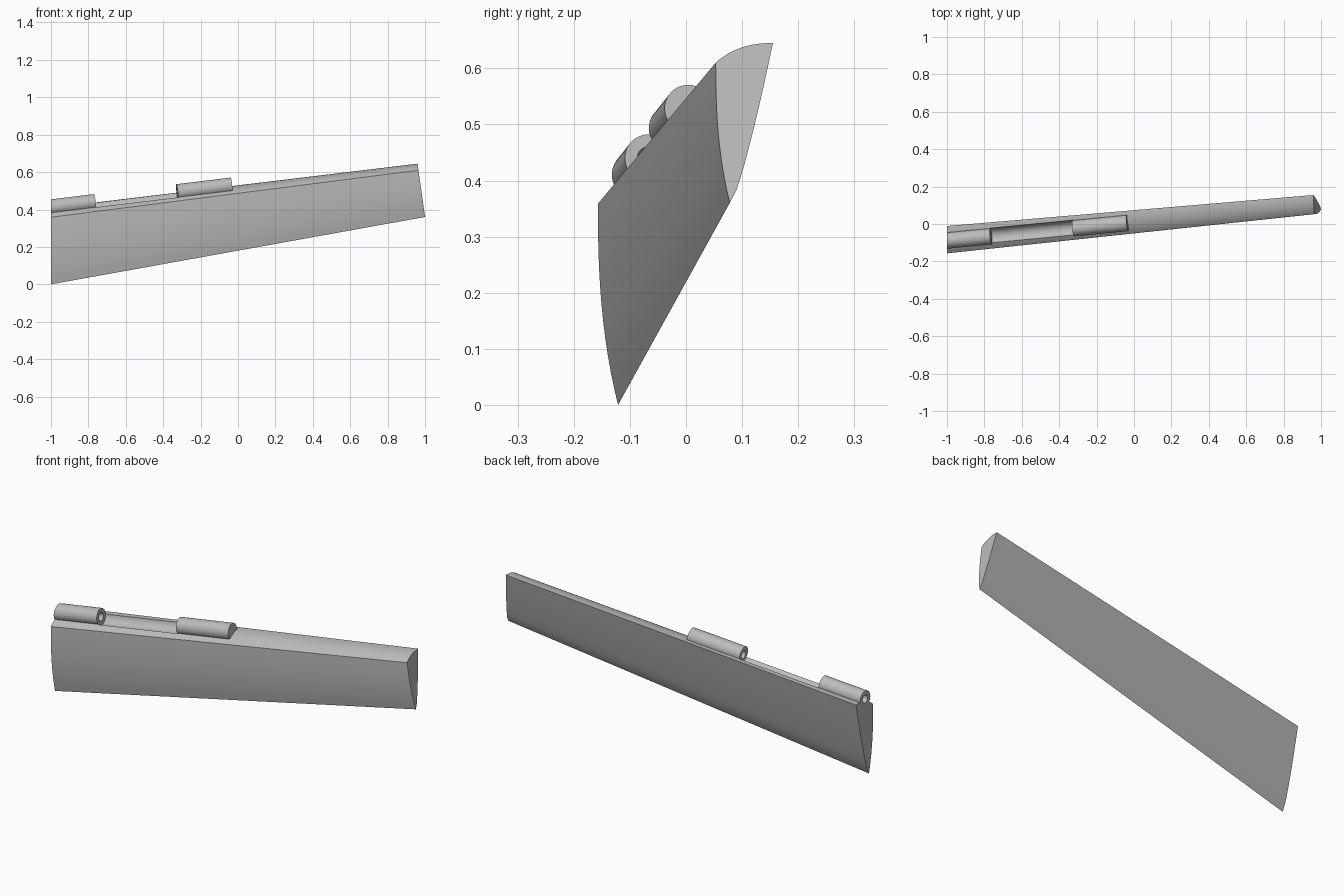
import bpy, bmesh, math
from mathutils import Vector

cube = bpy.data.objects.get("Cube")
if cube:
    bpy.data.objects.remove(cube, do_unlink=True)

grey = bpy.data.materials.new("plain_grey")
grey.use_nodes = True
colour = (0.5, 0.5, 0.5, 1)
grey.diffuse_color = colour
grey.node_tree.nodes["Principled BSDF"].inputs["Base Color"].default_value = colour


def loft(name, ring_a, ring_b):
    """Closed prism between two matching rings."""
    bm = bmesh.new()
    a = [bm.verts.new(p) for p in ring_a]
    b = [bm.verts.new(p) for p in ring_b]
    n = len(a)
    for i in range(n):
        j = (i + 1) % n
        bm.faces.new((a[i], a[j], b[j], b[i]))
    bm.faces.new(a)
    bm.faces.new(b)
    bmesh.ops.recalc_face_normals(bm, faces=bm.faces)
    mesh = bpy.data.meshes.new(name)
    bm.to_mesh(mesh)
    bm.free()
    mesh.materials.append(grey)
    obj = bpy.data.objects.new(name, mesh)
    bpy.context.collection.objects.link(obj)
    return obj


# Hinge line, running parallel to the top of the panel
AXIS = Vector((1, 0.097, 0.121))
ORIGIN = Vector((0, 0.008, 0.532))
DIR = AXIS.normalized()
SIDE = Vector((0, 0, 1)).cross(DIR).normalized()
UP = DIR.cross(SIDE)


def rod(name, x0, x1, radius, flat_start=False, sides=40):
    """Cylinder on the hinge line; flat_start squares its first end to x."""
    rings = []
    for x in (x0, x1):
        ring = []
        for i in range(sides):
            t = math.tau * i / sides
            p = ORIGIN + AXIS * x + radius * (SIDE * math.cos(t) + UP * math.sin(t))
            if flat_start and x == x0:
                p += AXIS * (x0 - p.x)
            ring.append(p)
        rings.append(ring)
    return loft(name, *rings)


def cut(obj, cutter):
    mod = obj.modifiers.new("cut", "BOOLEAN")
    mod.operation = "DIFFERENCE"
    mod.solver = "EXACT"
    mod.object = cutter
    bpy.context.view_layer.objects.active = obj
    bpy.ops.object.modifier_apply(modifier=mod.name)


# Teardrop cross-section: thin tip below, rounded nose on top
HEIGHT, NOSE, WIDTH, STEPS = 0.285, 0.25, 0.102, 12
section = []
for i in range(STEPS):
    t = i / STEPS
    section.append((0.025 * (1 - t) ** 2.5, NOSE * t))
for i in range(STEPS):
    t = i / STEPS
    section.append((2 * t * (1 - t) * 0.04 + t * t * WIDTH,
                    (1 - t) ** 2 * NOSE + 2 * t * (1 - t) * 0.286 + t * t * HEIGHT))
for i in range(STEPS):
    t = 1 - i / STEPS
    section.append((0.027 + 0.075 * t ** 0.8, HEIGHT * t))

# Tapered panel, larger at the right end, slanted at the left end
root = [(-1, -0.157 + 1.435 * y, 1.435 * z) for y, z in section]
tip = [(1 - 0.04 * z / HEIGHT, 0.053 + y, 0.36 + z) for y, z in section]
panel = loft("panel", root, tip)

# Two hinge barrels
barrels = [rod("end_hinge_barrel", -1, -0.765, 0.043, True),
           rod("middle_hinge_barrel", -0.325, -0.035, 0.043)]

# Rounded recess between the barrels, and the pin bore through everything
recess = rod("recess_cutter", -0.767, -0.323, 0.0445)
bore = rod("bore_cutter", -1.1, -0.06, 0.021)
cut(panel, recess)
for part in [panel] + barrels:
    cut(part, bore)
for cutter in (recess, bore):
    bpy.data.objects.remove(cutter, do_unlink=True)

# Smooth shading with sharp rims
bpy.ops.object.select_all(action="DESELECT")
for part in [panel] + barrels:
    part.select_set(True)
bpy.context.view_layer.objects.active = panel
bpy.ops.object.shade_smooth_by_angle(angle=math.radians(30))
